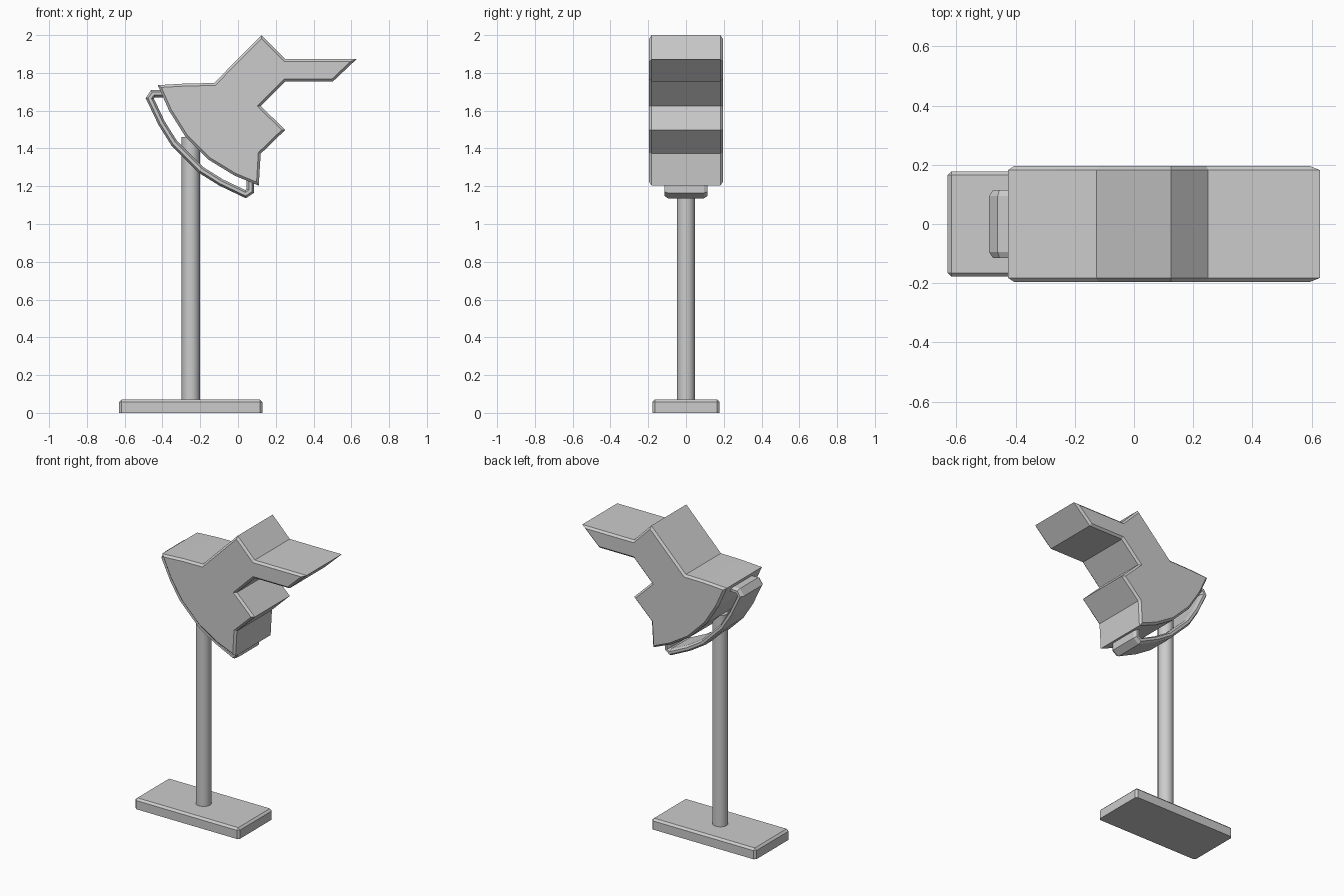
import bpy, bmesh, math
from mathutils import Vector

if "Cube" in bpy.data.objects:
    bpy.data.objects.remove(bpy.data.objects["Cube"])


def finish(name, bm):
    bmesh.ops.recalc_face_normals(bm, faces=bm.faces[:])
    me = bpy.data.meshes.new(name)
    bm.to_mesh(me)
    bm.free()
    ob = bpy.data.objects.new(name, me)
    bpy.context.collection.objects.link(ob)
    return ob


def bevel(bm, edges, width):
    bmesh.ops.bevel(bm, geom=edges, offset=width, segments=1, affect='EDGES')


# base plate with a chamfered top, flat underside
bm = bmesh.new()
bmesh.ops.create_cube(bm, size=1)
for v in bm.verts:
    v.co = Vector((v.co.x * 0.76 - 0.25, v.co.y * 0.356, (v.co.z + 0.5) * 0.07))
bevel(bm, [e for e in bm.edges if max(v.co.z for v in e.verts) > 0.05], 0.013)
finish("base_plate", bm)

# pole
bpy.ops.mesh.primitive_cylinder_add(vertices=16, radius=0.048, depth=1.41,
                                    location=(-0.25, 0, 0.755))
pole = bpy.context.object
pole.name = "pole"
bpy.ops.object.shade_smooth_by_angle(angle=math.radians(40))

# angular head: side profile (x, z) extruded across y, rims chamfered
profile = [(-0.425, 1.735), (-0.27, 1.744), (-0.127, 1.746), (0.125, 2.0),
           (0.25, 1.873), (0.628, 1.873), (0.503, 1.755), (0.25, 1.755),
           (0.12, 1.625), (0.25, 1.498), (0.12, 1.372), (0.11, 1.203),
           (-0.02, 1.257), (-0.155, 1.34), (-0.28, 1.465), (-0.365, 1.6)]
HALF = 0.195
bm = bmesh.new()
face = bm.faces.new([bm.verts.new((x, -HALF, z)) for x, z in profile])
ext = bmesh.ops.extrude_face_region(bm, geom=[face])["geom"]
bmesh.ops.translate(bm, vec=(0, 2 * HALF, 0),
                    verts=[g for g in ext if isinstance(g, bmesh.types.BMVert)])
rims = [e for e in bm.edges if abs(e.verts[0].co.y - e.verts[1].co.y) < 1e-5]
bmesh.ops.recalc_face_normals(bm, faces=bm.faces[:])
bevel(bm, rims, 0.013)
finish("head", bm)

# curved band under the head: half path mirrored across the head's diagonal axis
half = [(-0.385, 1.69), (-0.45, 1.69), (-0.467, 1.665), (-0.405, 1.535), (-0.338, 1.428)]
path = [Vector(p) for p in half]
path += [Vector((z - 1.625, x + 1.625)) for x, z in reversed(half)]
section = [(0.115, 0.008), (0.095, 0.019), (-0.095, 0.019), (-0.115, 0.008),
           (-0.115, -0.008), (-0.095, -0.019), (0.095, -0.019), (0.115, -0.008)]
bm = bmesh.new()
rings = []
for i, p in enumerate(path):
    a = (p - path[max(i - 1, 0)])
    b = (path[min(i + 1, len(path) - 1)] - p)
    a = a.normalized() if a.length else b.normalized()
    b = b.normalized() if b.length else a
    t = (a + b).normalized()
    n = Vector((-t.y, t.x)) / max(t.dot(a), 0.5)      # mitred normal
    rings.append([bm.verts.new((p.x + n.x * d, y, p.y + n.y * d)) for y, d in section])
for r, s in zip(rings, rings[1:]):
    for k in range(8):
        bm.faces.new((r[k], r[(k + 1) % 8], s[(k + 1) % 8], s[k]))
bm.faces.new(rings[0])
bm.faces.new(rings[-1])
finish("curved_band", bm)
